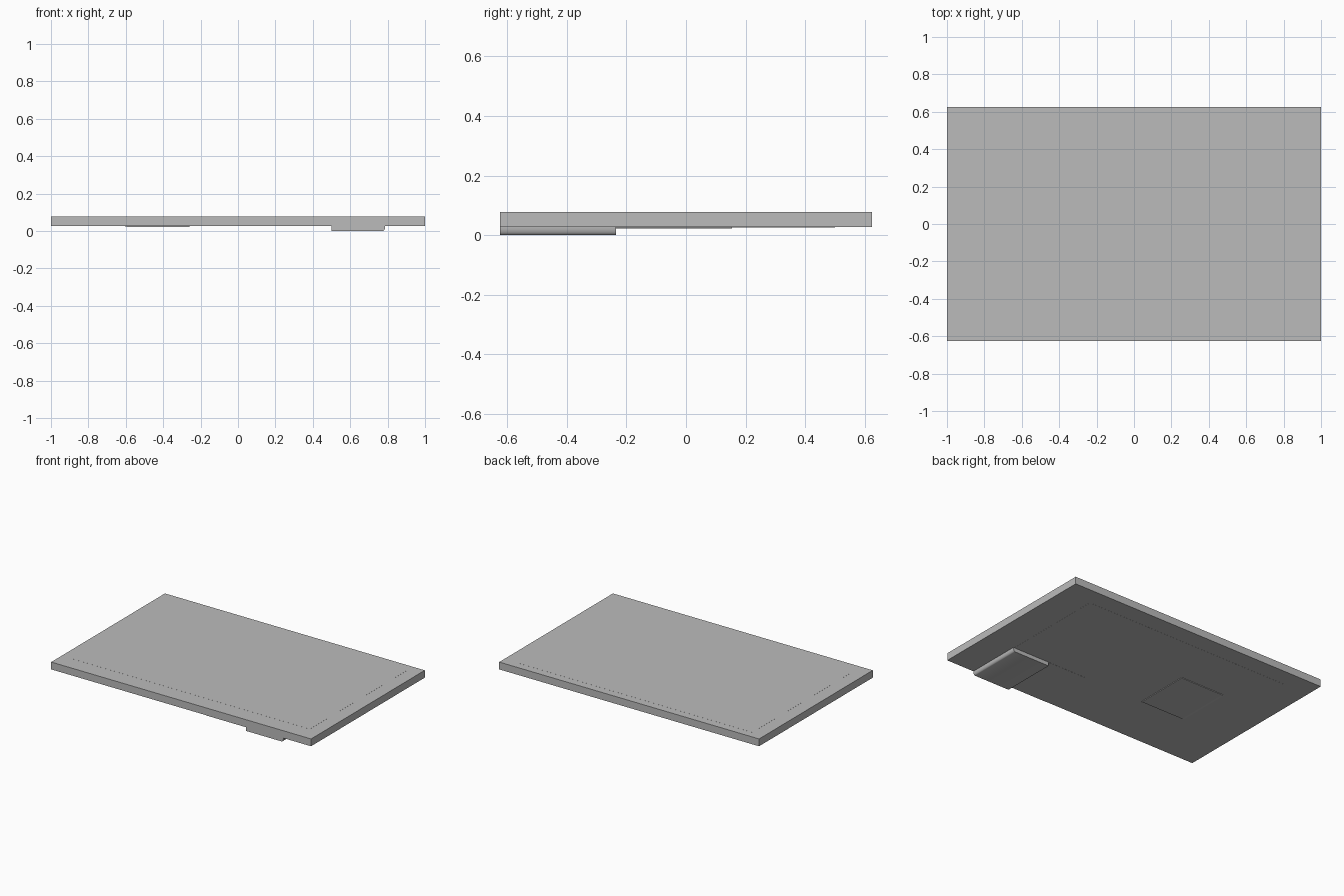
import bpy

cube = bpy.data.objects.get("Cube")
if cube:
    bpy.data.objects.remove(cube, do_unlink=True)

grey = bpy.data.materials.new("plain grey")
grey.use_nodes = True
colour = (0.5, 0.5, 0.5, 1)
grey.diffuse_color = colour
grey.node_tree.nodes["Principled BSDF"].inputs["Base Color"].default_value = colour


def prism(name, profile, y0, y1):
    """Extrude an x-z outline from y0 to y1."""
    n = len(profile)
    verts = [(x, y, z) for y in (y0, y1) for x, z in profile]
    faces = [tuple(range(n)), tuple(range(2 * n - 1, n - 1, -1))]
    for i in range(n):
        j = (i + 1) % n
        faces.append((j, i, i + n, j + n))
    mesh = bpy.data.meshes.new(name)
    mesh.from_pydata(verts, [], faces)
    mesh.materials.append(grey)
    obj = bpy.data.objects.new(name, mesh)
    bpy.context.collection.objects.link(obj)
    return obj


def block(name, x0, x1, y0, y1, z0, z1):
    return prism(name, [(x0, z0), (x1, z0), (x1, z1), (x0, z1)], y0, y1)


BOTTOM, TOP = 0.027, 0.078

# Main slab and the flush panel on its top face
block("body_slab", -1, 1, -0.625, 0.625, BOTTOM, TOP)
block("top_panel", -0.91, 0.91, -0.51, 0.57, TOP - 0.005, TOP + 0.0004)

# Shallow panels on the underside
block("underside_panel", -0.81, 0.78, -0.24, 0.5, BOTTOM - 0.0006, BOTTOM + 0.005)
block("underside_strip", 0.19, 0.5, -0.625, -0.235, BOTTOM - 0.0015, BOTTOM + 0.005)

# Thin raised pad with one sloping edge
prism("underside_pad", [(-0.59, 0.022), (-0.26, 0.022),
                        (-0.26, BOTTOM + 0.003), (-0.62, BOTTOM + 0.003)],
      -0.235, 0.155)

# Raised foot with a rounded outer edge
foot = prism("raised_foot", [(0.5, 0), (0.774, 0), (0.780, 0.003), (0.784, 0.010),
                             (0.787, 0.020), (0.787, BOTTOM + 0.003),
                             (0.5, BOTTOM + 0.003)], -0.625, -0.235)
bpy.ops.object.select_all(action="DESELECT")
foot.select_set(True)
bpy.context.view_layer.objects.active = foot
bpy.ops.object.shade_smooth_by_angle(angle=0.8)
